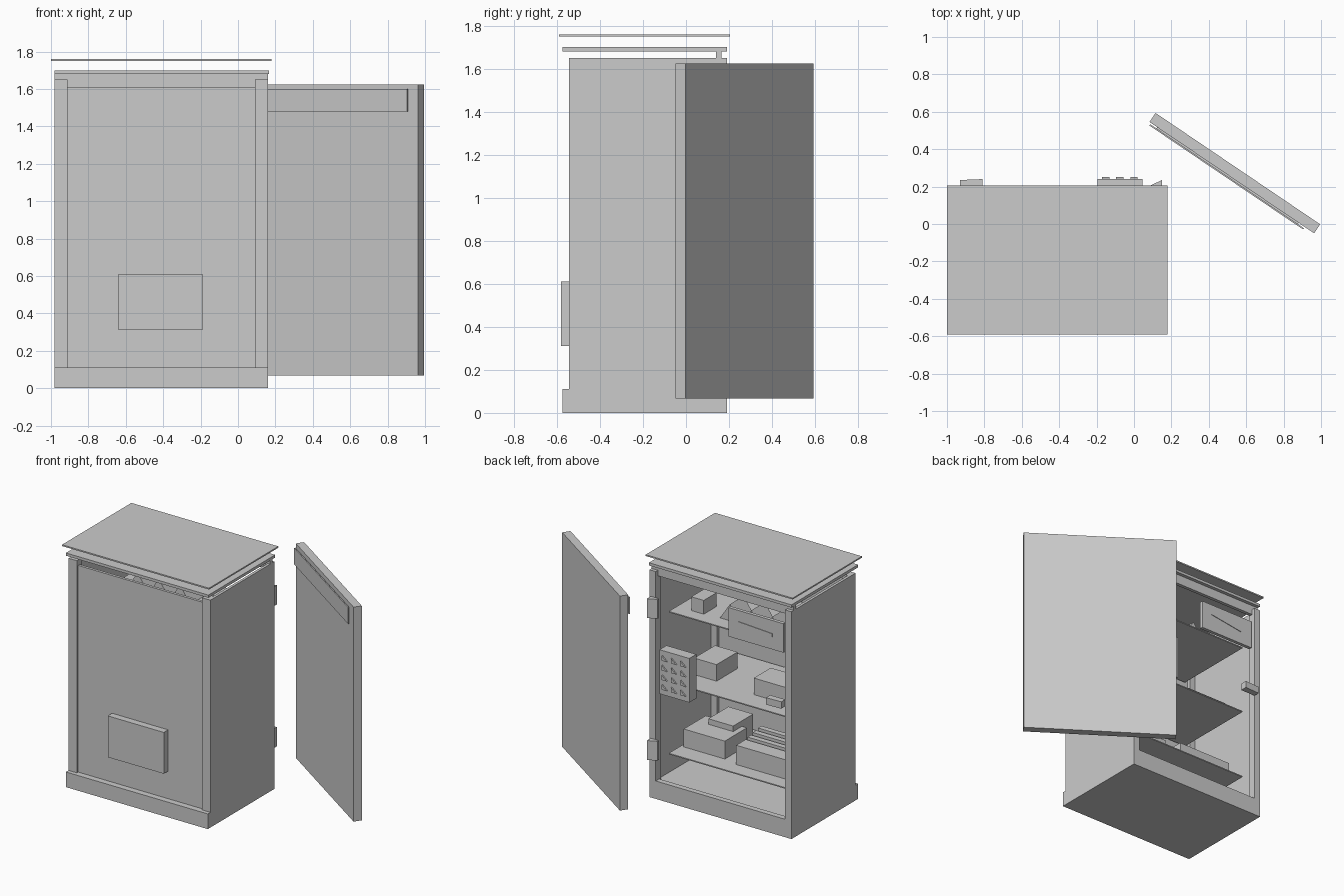
import bpy
import bmesh
from math import atan2, hypot
from mathutils import Matrix

cube = bpy.data.objects.get("Cube")
if cube:
    bpy.data.objects.remove(cube, do_unlink=True)

grey = bpy.data.materials.new("light_grey")
grey.use_nodes = True
GREY = (0.6, 0.6, 0.6, 1)
grey.diffuse_color = GREY
grey.node_tree.nodes["Principled BSDF"].inputs["Base Color"].default_value = GREY


def finish(name, bm):
    mesh = bpy.data.meshes.new(name)
    bmesh.ops.recalc_face_normals(bm, faces=bm.faces)
    bm.to_mesh(mesh)
    bm.free()
    mesh.materials.append(grey)
    obj = bpy.data.objects.new(name, mesh)
    bpy.context.collection.objects.link(obj)
    return obj


def box(name, x, y, z):
    """Box spanning the given (low, high) ranges."""
    bm = bmesh.new()
    size = [b - a for a, b in (x, y, z)]
    mid = [(a + b) / 2 for a, b in (x, y, z)]
    bmesh.ops.create_cube(bm, size=1, matrix=Matrix.Translation(mid) @ Matrix.Diagonal((*size, 1)))
    return finish(name, bm)


def prism(name, profile, depth):
    """Extrude a closed profile of 3D points along a vector."""
    bm = bmesh.new()
    face = bm.faces.new([bm.verts.new(p) for p in profile])
    ext = bmesh.ops.extrude_face_region(bm, geom=[face])
    verts = [g for g in ext["geom"] if isinstance(g, bmesh.types.BMVert)]
    bmesh.ops.translate(bm, verts=verts, vec=depth)
    return finish(name, bm)


# Overall cabinet bounds
L, R = -0.98, 0.16
FRONT, BACK = -0.545, 0.19
TOP = 1.65

# Plinth and shell
box("base", (L, R), (-0.575, BACK), (0, 0.11))
box("right_wall", (L, L + 0.02), (FRONT, BACK), (0.11, TOP))
box("left_wall", (R - 0.02, R), (FRONT, BACK), (0.11, TOP))
box("front_panel", (L + 0.02, R - 0.02), (-0.53, -0.51), (0.11, 1.61))
for side, x0, s in (("right", L, 1), ("left", R, -1)):
    for place, ya, yb, w in (("front", FRONT, FRONT + 0.06, 0.068), ("back", BACK - 0.06, BACK, 0.05)):
        box(f"{side}_{place}_post", sorted((x0, x0 + s * w)), (ya, yb), (0.11, TOP))
box("back_top_rail", (L, R), (0.14, 0.165), (1.61, 1.685))
box("back_sill", (L + 0.05, R - 0.05), (0.15, BACK), (0.11, 0.13))

# Roof plates
box("inner_roof", (L, R + 0.005), (-0.575, BACK), (1.68, 1.70))
box("outer_roof", (-1.0, 0.18), (-0.59, 0.205), (1.75, 1.76))

# Front box
box("front_vent_box", (-0.64, -0.19), (-0.58, -0.53), (0.31, 0.61))

# Shelves
SHELVES = (0.32, 0.84, 1.35)
for i, z in enumerate(SHELVES):
    box(f"shelf_{i + 1}", (-0.88, 0.054), (-0.5, 0.12), (z - 0.008, z))
low, mid, high = SHELVES

# Bottom shelf equipment
box("low_unit", (-0.30, 0.03), (-0.27, -0.017), (low, low + 0.13))
box("low_unit_step", (-0.26, -0.06), (-0.40, -0.17), (low, low + 0.17))
box("ribbed_unit", (-0.85, -0.41), (-0.10, 0.01), (low, low + 0.14))
for i in range(3):
    y = -0.12 - i * 0.06
    box(f"rib_{i + 1}", (-0.85, -0.41), (y - 0.04, y), (low, low + 0.15 + i * 0.01))

# Middle shelf equipment
box("middle_unit", (-0.20, -0.02), (-0.305, -0.065), (mid, mid + 0.12))
box("middle_side_unit", (-0.85, -0.52), (-0.23, -0.035), (mid, mid + 0.12))

# Top shelf equipment
box("small_unit", (-0.16, -0.06), (-0.12, 0.025), (high, high + 0.1))
for i in range(3):
    x = -0.36 - i * 0.17
    prism(f"wedge_{i + 1}", [(x - 0.08, -0.15, high), (x + 0.08, -0.15, high), (x, -0.15, high + 0.12)],
          (0, 0.16, 0))
box("hanging_panel", (-0.91, -0.467), (0.155, 0.18), (1.33, 1.54))
prism("panel_slot", [(-0.82, 0.18, 1.42), (-0.55, 0.18, 1.46), (-0.82, 0.18, 1.445)], (0, 0.004, 0))

# Control box with a grid of triangular buttons
box("control_box", (-0.195, 0.045), (0.16, 0.24), (0.8, 1.12))
for row in range(4):
    for col in range(3):
        x, z = -0.15 + col * 0.075, 0.84 + row * 0.07
        prism(f"button_{row}_{col}", [(x - 0.02, 0.24, z), (x + 0.02, 0.24, z), (x + 0.02, 0.24, z + 0.035)],
              (0, 0.01, 0))

# Hinges and latch
for name, z in (("lower_hinge", 0.29), ("upper_hinge", 1.32)):
    prism(name, [(0.085, 0.19, z), (0.15, 0.19, z), (0.15, 0.235, z), (0.085, 0.205, z)], (0, 0, 0.14))
prism("latch", [(-0.93, 0.19, 0.95), (-0.81, 0.19, 0.95), (-0.81, 0.24, 0.95), (-0.93, 0.235, 0.95)], (0, 0, 0.05))

# Open door, set off at an angle; local y+ is the inner side
dx, dy = 0.115 - 0.995, 0.595
place = Matrix.Translation((0.539, 0.272, 0)) @ Matrix.Rotation(atan2(dy, dx), 4, "Z")
half = hypot(dx, dy) / 2
door = box("door", (-half, half), (-0.029, 0.029), (0.068, 1.625))
strip = box("door_inner_strip", (-half + 0.06, half - 0.01), (0.037, 0.045), (1.48, 1.6))
tab = box("door_strip_mount", (-half + 0.1, half - 0.05), (0.028, 0.038), (1.53, 1.56))
for part in (door, strip, tab):
    part.matrix_world = place
